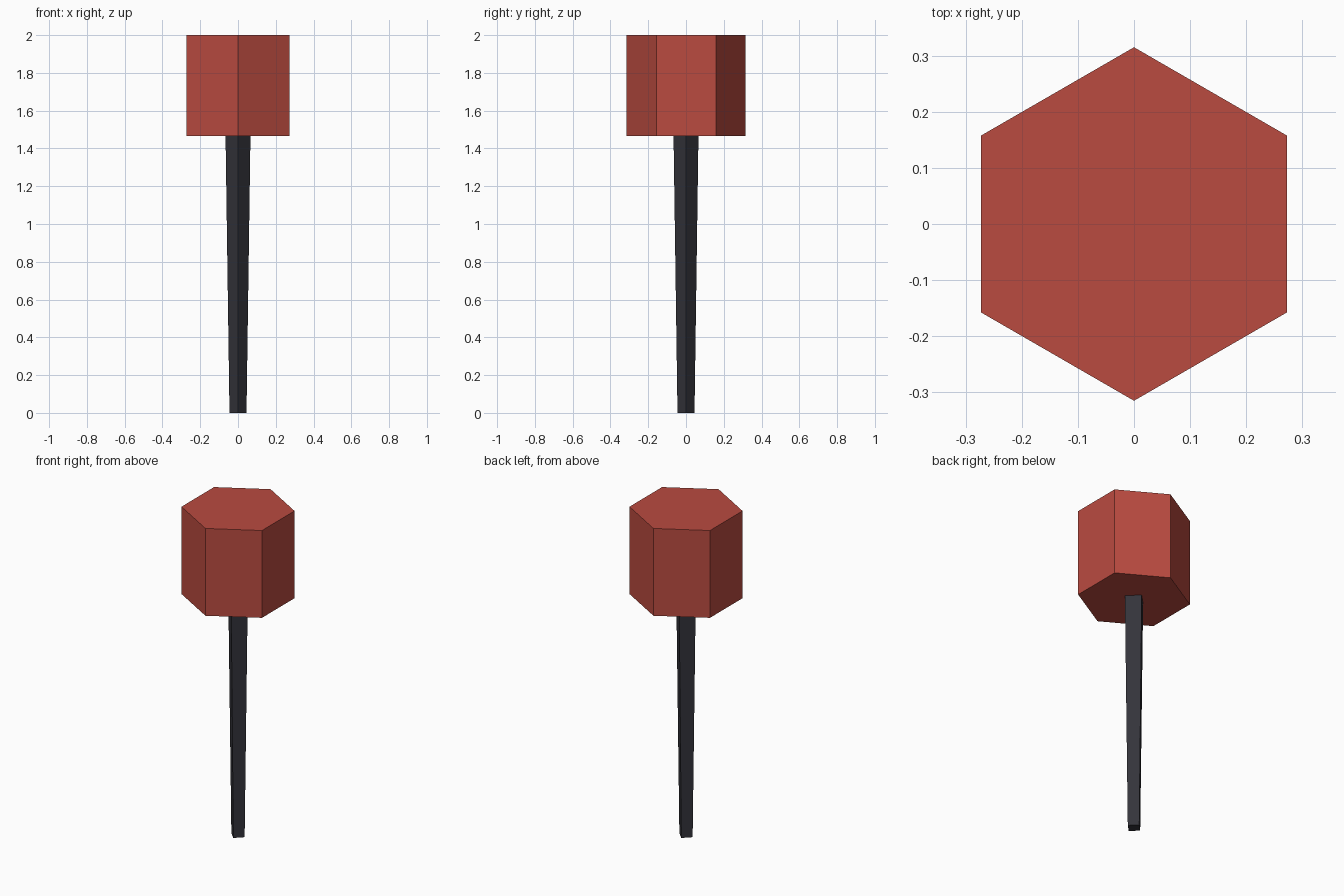
import bpy, bmesh, math

if "Cube" in bpy.data.objects:
    bpy.data.objects.remove(bpy.data.objects["Cube"])


def material(name, rgb):
    m = bpy.data.materials.new(name)
    m.diffuse_color = (*rgb, 1.0)
    m.use_nodes = True
    m.node_tree.nodes["Principled BSDF"].inputs["Base Color"].default_value = m.diffuse_color
    return m


def prism(name, sides, r_bottom, r_top, z0, z1, mat):
    """Upright (tapered) prism with one corner on the +y axis."""
    bm = bmesh.new()
    rings = []
    for r, z in ((r_bottom, z0), (r_top, z1)):
        angles = [math.pi / 2 + math.tau * i / sides for i in range(sides)]
        rings.append([bm.verts.new((r * math.cos(a), r * math.sin(a), z)) for a in angles])
    low, high = rings
    for i in range(sides):
        j = (i + 1) % sides
        bm.faces.new((low[i], low[j], high[j], high[i]))
    bm.faces.new(low[::-1])
    bm.faces.new(high)
    mesh = bpy.data.meshes.new(name)
    bm.to_mesh(mesh)
    bm.free()
    mesh.materials.append(mat)
    obj = bpy.data.objects.new(name, mesh)
    bpy.context.collection.objects.link(obj)
    return obj


red = material("brick red", (0.49, 0.07, 0.051))
dark = material("dark grey", (0.034, 0.034, 0.043))

# Tapered four-sided shaft
prism("shaft", 4, 0.045, 0.066, 0.0, 1.468, dark)
# Hexagonal head
prism("head", 6, 0.315, 0.315, 1.465, 2.0, red)
